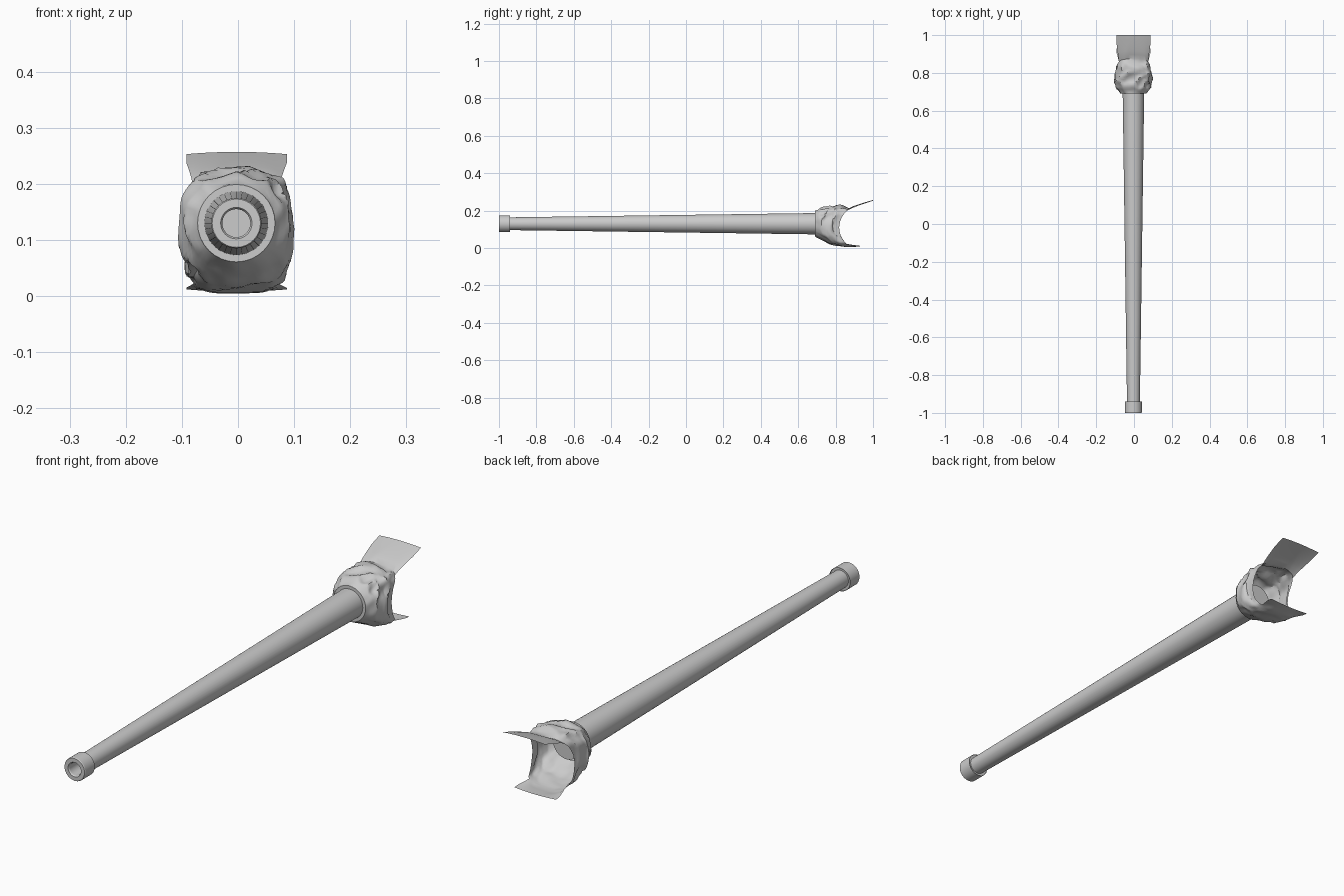
import bpy, math
from mathutils import Vector, noise

if "Cube" in bpy.data.objects:
    bpy.data.objects.remove(bpy.data.objects["Cube"])

CX, CZ = -0.003, 0.13          # barrel axis

grey = bpy.data.materials.new("plain grey")
grey.diffuse_color = (0.6, 0.6, 0.6, 1)
grey.use_nodes = True
grey.node_tree.nodes["Principled BSDF"].inputs["Base Color"].default_value = grey.diffuse_color


def make(name, verts, faces, angle):
    me = bpy.data.meshes.new(name)
    me.from_pydata(verts, [], faces)
    me.materials.append(grey)
    ob = bpy.data.objects.new(name, me)
    bpy.context.collection.objects.link(ob)
    bpy.ops.object.select_all(action='DESELECT')
    ob.select_set(True)
    bpy.context.view_layer.objects.active = ob
    bpy.ops.object.shade_smooth_by_angle(angle=math.radians(angle))
    return ob


def lathe(name, profile, sides=32, cap_end=False):
    """Spin (radius, y) points round the barrel axis."""
    verts, faces = [], []
    for r, y in profile:
        for k in range(sides):
            t = math.tau * k / sides
            verts.append((CX + r * math.cos(t), y, CZ + r * math.sin(t)))
    for i in range(len(profile) - 1):
        for k in range(sides):
            a, b = i * sides + k, i * sides + (k + 1) % sides
            faces.append((a, b, b + sides, a + sides))
    if cap_end:
        n = (len(profile) - 1) * sides
        faces.append(tuple(range(n, n + sides)))
    return make(name, verts, faces, 30)


# Tapered tube, hollow muzzle ring and rear collar
lathe("barrel", [(0.034, -0.95), (0.057, 0.70), (0.057, 0.74)], cap_end=True)
lathe("muzzle_ring", [(0.034, -0.945), (0.044, -0.945), (0.045, -0.94), (0.045, -0.997),
                      (0.043, -1.0), (0.028, -1.0), (0.025, -0.995), (0.025, -0.90)],
      cap_end=True)
lathe("collar", [(0.05, 0.69), (0.069, 0.69), (0.071, 0.695), (0.071, 0.715)])


# Crumpled cloth cover: rows of (position, half width, bottom, top, squareness)
ROWS = [(0.0, 0.070, 0.060, 0.200, 2.0), (0.18, 0.090, 0.042, 0.217, 2.2),
        (0.45, 0.100, 0.018, 0.226, 2.6), (0.75, 0.099, 0.007, 0.229, 3.2),
        (1.0, 0.092, 0.005, 0.214, 4.0)]


def row_at(v):
    for p, q in zip(ROWS, ROWS[1:]):
        if v <= q[0]:
            f = (v - p[0]) / (q[0] - p[0])
            return [a + (b - a) * f for a, b in zip(p, q)]
    return ROWS[-1]


def spow(c, e):
    return math.copysign(abs(c) ** e, c)


N, M = 64, 18
verts, faces = [], []
for i in range(M + 1):
    v = i / M
    _, half, low, top, n = row_at(v)
    mid, tall = (low + top) / 2, (top - low) / 2
    for k in range(N):
        t = math.tau * k / N
        cx, sz = spow(math.cos(t), 2 / n), spow(math.sin(t), 2 / n)
        # folds run round the cover, fading at both ends
        fade = math.sin(math.pi * min(1, v * 0.92 + 0.04)) ** 0.6 if i else 0
        p = Vector((math.cos(t) * 1.6, v * 3.4, math.sin(t) * 1.6))
        ridge = 1 - 2 * abs(noise.noise(p + Vector((3.1, 0, 7.7))))
        lump = noise.noise(p * 1.7)
        under = 0.45 if math.sin(t) < -0.75 else 1
        g = 1 + fade * under * (0.13 * (ridge - 0.72) + 0.07 * lump)
        end = 0.817 + 0.058 * sz * sz
        x = CX + half * cx * g
        z = mid + tall * sz * g
        y = 0.692 + v * (end - 0.692) + 0.012 * fade * lump
        verts.append((x, y, max(z, 0.002)))
for i in range(M):
    for k in range(N):
        a, b = i * N + k, i * N + (k + 1) % N
        faces.append((a, b, b + N, a + N))


# Upper and lower flaps carry on from the rear edge of the cover
def flap(first, last, y_end, z_end, curve, steps=6):
    cols = list(range(first, last + 1))
    prev = [M * N + k for k in cols]
    start = [verts[j] for j in prev]
    xs = [0.087, -0.092] if start[0][0] > 0 else [-0.092, 0.087]
    for s in range(1, steps + 1):
        f = s / steps
        row = []
        for c, (x, y, z) in enumerate(start):
            u = c / (len(cols) - 1)
            tx = xs[0] + (xs[1] - xs[0]) * u
            sag = z_end - 0.004 * (2 * u - 1) ** 2 * (1 if z_end > 0.1 else -1)
            h = min(1, f * 1.5)
            row.append(len(verts))
            verts.append((x + (tx - x) * h, y + (y_end - y) * f,
                          z + (sag - z) * f ** curve))
        for c in range(len(cols) - 1):
            faces.append((prev[c], prev[c + 1], row[c + 1], row[c]))
        prev = row


flap(N // 8, 3 * N // 8, 1.0, 0.257, 0.8)
flap(5 * N // 8, 7 * N // 8, 0.93, 0.008, 0.8)
make("cloth_cover", verts, faces, 35)
